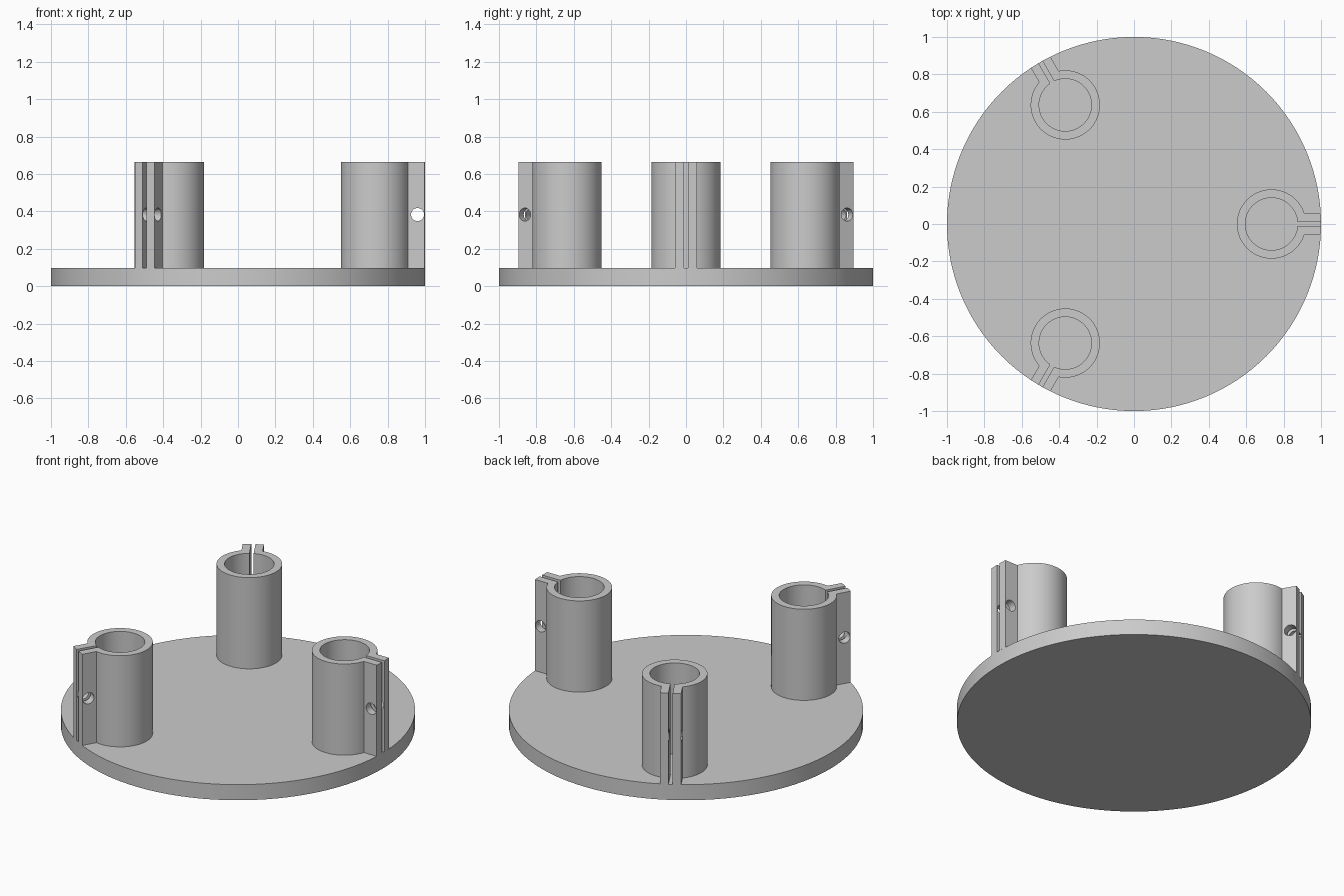
import bpy, bmesh, math
from mathutils import Matrix, Vector

cube = bpy.data.objects.get("Cube")
if cube:
    bpy.data.objects.remove(cube, do_unlink=True)

BASE_H, TOP = 0.097, 0.665
CENTRE, OUTER, INNER = 0.735, 0.185, 0.14   # clamp position and radii
LUG, SLOT = 0.06, 0.012                     # half widths
HOLE_X, HOLE_Z, HOLE_R = 0.96, 0.383, 0.035

grey = bpy.data.materials.new("plain grey")
grey.use_nodes = True
colour = (0.6, 0.6, 0.6, 1)
grey.diffuse_color = colour
grey.node_tree.nodes["Principled BSDF"].inputs["Base Color"].default_value = colour


def finish(bm, name):
    bmesh.ops.recalc_face_normals(bm, faces=bm.faces)
    mesh = bpy.data.meshes.new(name)
    bm.to_mesh(mesh)
    bm.free()
    mesh.materials.append(grey)
    obj = bpy.data.objects.new(name, mesh)
    bpy.context.collection.objects.link(obj)
    return obj


def cylinder(name, radius, depth, matrix, sides):
    bm = bmesh.new()
    bmesh.ops.create_cone(bm, cap_ends=True, segments=sides, radius1=radius,
                          radius2=radius, depth=depth, matrix=matrix)
    return finish(bm, name)


def select_only(obj):
    bpy.ops.object.select_all(action="DESELECT")
    obj.select_set(True)
    bpy.context.view_layer.objects.active = obj


def smooth(obj):
    select_only(obj)
    bpy.ops.object.shade_smooth_by_angle(angle=math.radians(30))


def arc(radius, half_width, steps=72):
    """Open ring that leaves a gap of the given half width towards +x."""
    gap = math.asin(half_width / radius)
    span = 2 * (math.pi - gap)
    angles = [gap + span * i / steps for i in range(steps + 1)]
    return [(CENTRE + radius * math.cos(a), radius * math.sin(a)) for a in angles]


def rim(y):
    return (math.sqrt(1 - y * y), y)


def clamp(name, angle):
    # Split ring with two lugs reaching the rim of the base
    outline = (arc(OUTER, LUG) + [rim(-LUG), rim(-SLOT)]
               + arc(INNER, SLOT)[::-1] + [rim(SLOT), rim(LUG)])
    bm = bmesh.new()
    face = bm.faces.new([bm.verts.new((x, y, BASE_H)) for x, y in outline])
    result = bmesh.ops.extrude_face_region(bm, geom=[face], use_keep_orig=True)
    top = [v for v in result["geom"] if isinstance(v, bmesh.types.BMVert)]
    bmesh.ops.translate(bm, verts=top, vec=Vector((0, 0, TOP - BASE_H)))
    obj = finish(bm, name)

    # Bolt hole through both lugs
    place = Matrix.Translation((HOLE_X, 0, HOLE_Z)) @ Matrix.Rotation(math.pi / 2, 4, "X")
    cutter = cylinder("bolt_cutter", HOLE_R, 0.3, place, 32)
    cutter.hide_render = True
    cut = obj.modifiers.new("bolt hole", "BOOLEAN")
    cut.operation, cut.solver, cut.object = "DIFFERENCE", "EXACT", cutter
    select_only(obj)
    bpy.ops.object.modifier_apply(modifier=cut.name)
    bpy.data.objects.remove(cutter, do_unlink=True)

    obj.data.transform(Matrix.Rotation(angle, 4, "Z"))
    smooth(obj)


# Round base plate
smooth(cylinder("base_plate", 1, BASE_H, Matrix.Translation((0, 0, BASE_H / 2)), 128))

# Three clamps evenly spaced around the plate
for i, side in enumerate(("left", "back_right", "front_right")):
    clamp(side + "_clamp", math.tau * i / 3)
